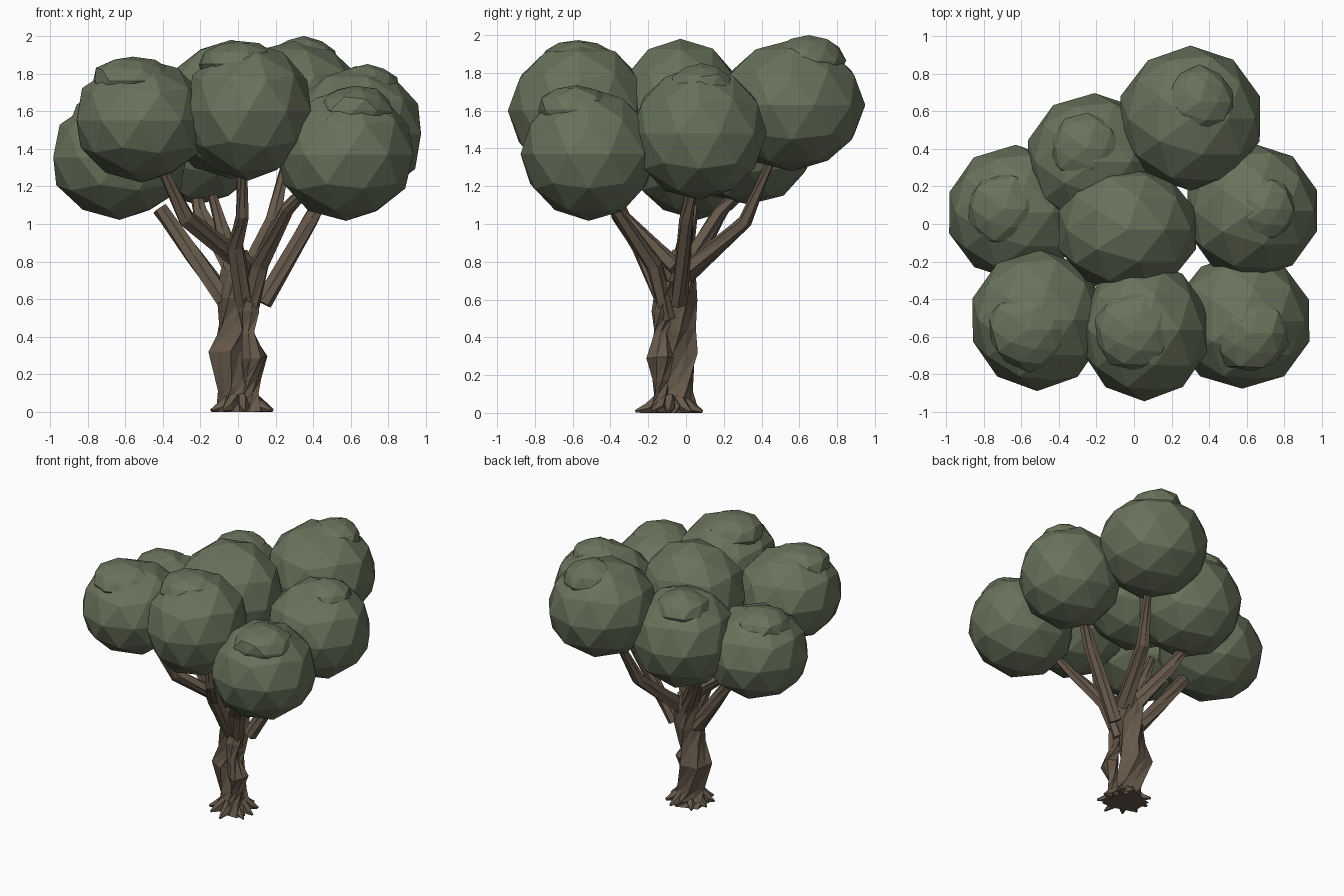
import bpy, bmesh, math, random
from mathutils import Vector, Matrix

random.seed(4)


def material(name, color):
    m = bpy.data.materials.new(name)
    m.diffuse_color = (*color, 1)
    return m


BARK = material("bark", (0.135, 0.10, 0.07))
LEAF = material("leaves", (0.14, 0.17, 0.105))


def finish(name, bm, mat):
    bmesh.ops.recalc_face_normals(bm, faces=bm.faces)
    me = bpy.data.meshes.new(name)
    bm.to_mesh(me)
    bm.free()
    me.materials.append(mat)
    ob = bpy.data.objects.new(name, me)
    bpy.context.collection.objects.link(ob)
    return ob


def limb(name, points, sides=8, ridge=0.12, twist=0.35):
    """Faceted, ridged and twisted tube through (x, y, z, radius) points."""
    bm = bmesh.new()
    pos = [Vector(p[:3]) for p in points]
    rings = []
    for i, p in enumerate(pos):
        t = pos[min(i + 1, len(pos) - 1)] - pos[max(i - 1, 0)]
        q = Vector((0, 0, 1)).rotation_difference(t.normalized())
        ring = []
        for k in range(sides):
            a = 2 * math.pi * k / sides + twist * i
            r = points[i][3] * (1 + ridge * (-1) ** k)
            co = p + q @ Vector((r * math.cos(a), r * math.sin(a), 0))
            co.z = max(co.z, 0)
            ring.append(bm.verts.new(co))
        rings.append(ring)
    for a, b in zip(rings, rings[1:]):
        for k in range(sides):
            n = (k + 1) % sides
            bm.faces.new((a[k], a[n], b[n]))
            bm.faces.new((a[k], b[n], b[k]))
    bm.faces.new(rings[0])
    bm.faces.new(rings[-1])
    return finish(name, bm, BARK)


# Main trunk and the thinner stem twisting up its front
limb("trunk", [(0.0, -0.06, 0, 0.125), (0.0, -0.06, 0.05, 0.105),
               (-0.01, -0.055, 0.13, 0.088), (-0.05, -0.04, 0.32, 0.105),
               (-0.015, -0.045, 0.45, 0.088), (0.0, -0.05, 0.6, 0.10),
               (0.0, -0.03, 0.75, 0.085), (0.0, -0.02, 0.86, 0.045)], sides=10)
limb("front_stem", [(0.07, -0.13, 0, 0.07), (0.065, -0.13, 0.10, 0.042),
                    (0.075, -0.13, 0.18, 0.042), (0.095, -0.14, 0.29, 0.065),
                    (0.055, -0.14, 0.42, 0.036), (0.05, -0.125, 0.53, 0.055),
                    (0.06, -0.10, 0.70, 0.05)], sides=7, ridge=0.15, twist=0.5)

# Roots fanned around the base
for i in range(9):
    a = 2 * math.pi * i / 9 + random.uniform(-0.15, 0.15)
    r = random.uniform(0.165, 0.19)
    c, s = math.cos(a), math.sin(a)
    limb(f"root_{i + 1}", [(0.02 + 0.06 * c, -0.08 + 0.06 * s, 0.08, 0.03),
                           (0.02 + 0.12 * c, -0.08 + 0.12 * s, 0.025, 0.03),
                           (0.02 + r * c, -0.08 + r * s, 0.008, 0.008)],
         sides=5, ridge=0, twist=0.1)

# Branches reaching into the foliage
branches = {
    "left": [(-0.07, -0.03, 0.60, 0.05), (-0.24, 0.0, 0.83, 0.047), (-0.42, 0.03, 1.08, 0.04)],
    "front_left": [(0.07, -0.04, 0.76, 0.05), (-0.28, -0.33, 1.03, 0.045), (-0.42, -0.44, 1.32, 0.025)],
    "front": [(0.04, -0.10, 0.55, 0.05), (-0.02, -0.25, 0.88, 0.045),
              (0.02, -0.36, 1.04, 0.034), (0.02, -0.42, 1.32, 0.025)],
    "front_right": [(0.05, -0.09, 0.50, 0.045), (0.11, -0.17, 0.78, 0.05),
                    (0.26, -0.38, 1.08, 0.035), (0.42, -0.45, 1.25, 0.025)],
    "right": [(0.13, -0.04, 0.58, 0.045), (0.38, 0.0, 1.02, 0.042), (0.50, 0.04, 1.24, 0.03)],
    "back_right": [(0.06, -0.03, 0.72, 0.06), (0.18, 0.31, 1.01, 0.042), (0.26, 0.46, 1.36, 0.022)],
    "back_left": [(0.0, -0.02, 0.72, 0.06), (-0.20, 0.17, 1.05, 0.042), (-0.23, 0.26, 1.16, 0.03)],
    "centre": [(0.0, -0.05, 0.70, 0.06), (-0.08, 0.0, 0.95, 0.04), (-0.14, 0.02, 1.15, 0.025)],
}
for name, pts in branches.items():
    limb("branch_" + name, pts, sides=7)


def blob(name, centre, size, jitter):
    bm = bmesh.new()
    bmesh.ops.create_icosphere(bm, subdivisions=2, radius=1)
    for v in bm.verts:
        v.co *= 1 + random.uniform(-jitter, jitter)
    bmesh.ops.transform(bm, verts=bm.verts, matrix=Matrix.Translation(centre)
                        @ Matrix.Diagonal((*size, 1)))
    return finish(name, bm, LEAF)


# Foliage: centre, size, and the (x, y, radius) of the small tuft on top
foliage = {
    "left": ((-0.63, 0.06, 1.355), (0.375, 0.36, 0.33), (-0.69, 0.08, 0.20)),
    "front_left": ((-0.515, -0.51, 1.55), (0.365, 0.375, 0.325), (-0.56, -0.56, 0.22)),
    "front": ((0.055, -0.565, 1.60), (0.35, 0.375, 0.365), (0.0, -0.57, 0.21)),
    "front_right": ((0.575, -0.515, 1.37), (0.375, 0.36, 0.35), (0.62, -0.58, 0.21)),
    "right": ((0.63, 0.07, 1.48), (0.365, 0.36, 0.355), (0.69, 0.08, 0.17)),
    "back_right": ((0.30, 0.56, 1.63), (0.385, 0.385, 0.35), (0.35, 0.65, 0.19)),
    "back_left": ((-0.21, 0.33, 1.46), (0.37, 0.37, 0.36), (-0.25, 0.40, 0.19)),
    "centre": ((-0.035, -0.03, 1.61), (0.38, 0.34, 0.37), None),
}
for name, (c, s, tuft) in foliage.items():
    blob("foliage_" + name, c, s, 0.015)
    if tuft:
        x, y, r = tuft
        blob("tuft_" + name, (x, y, c[2] + s[2] - 0.115), (r, r, 0.13), 0.05)
